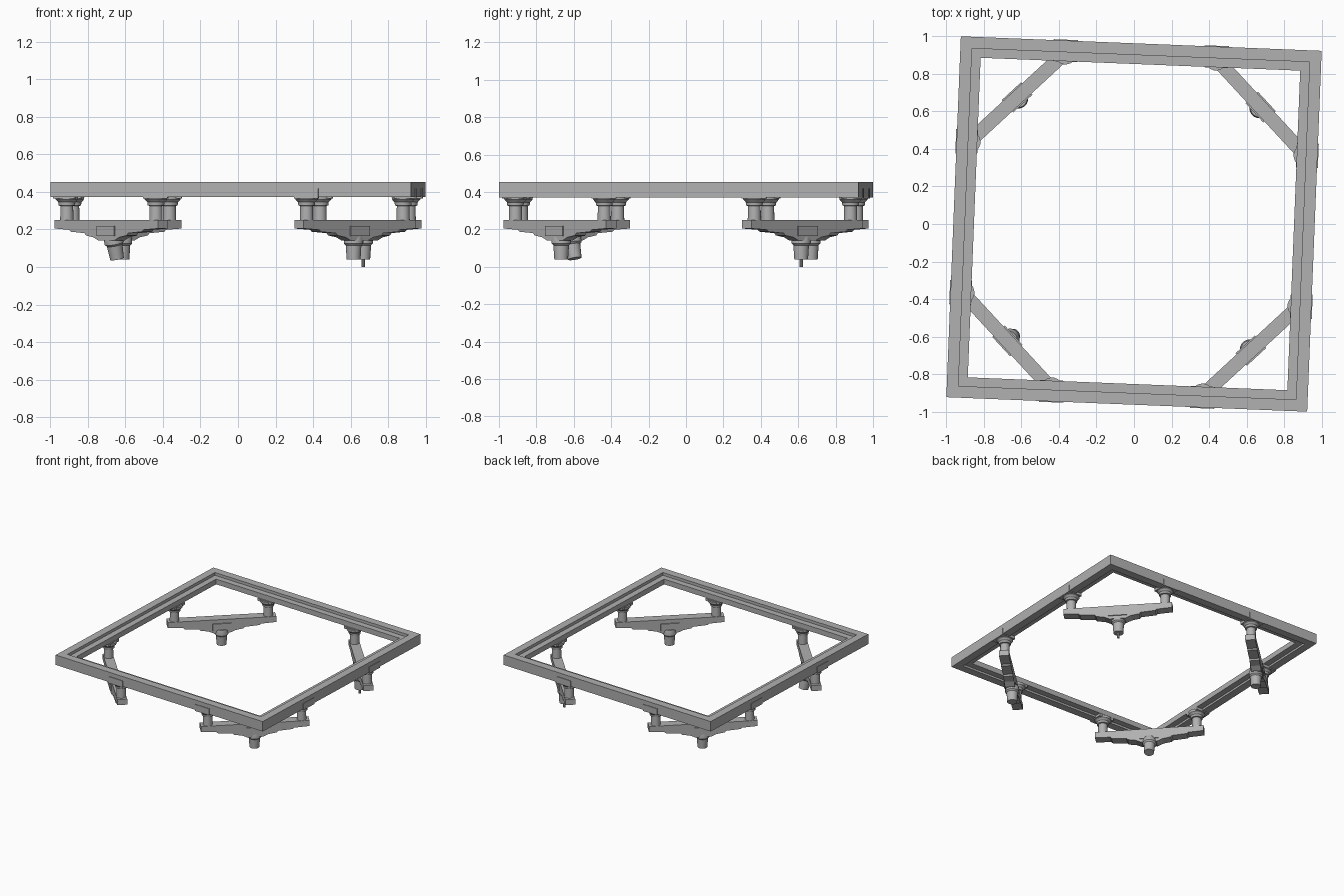
import bpy, bmesh, math
from mathutils import Matrix

if "Cube" in bpy.data.objects:
    bpy.data.objects.remove(bpy.data.objects["Cube"])

TWIST = math.radians(-2.3)   # the whole frame sits slightly turned
DIST = 0.918                 # centre to each corner bar

# Dark grey metal
metal = bpy.data.materials.new("dark_grey")
metal.diffuse_color = (0.44, 0.44, 0.44, 1)
metal.use_nodes = True
metal.node_tree.nodes["Principled BSDF"].inputs["Base Color"].default_value = metal.diffuse_color


def add_mesh(name, bm, matrix, smooth=False):
    bmesh.ops.recalc_face_normals(bm, faces=bm.faces)
    me = bpy.data.meshes.new(name)
    bm.transform(matrix)
    bm.to_mesh(me)
    bm.free()
    me.materials.append(metal)
    ob = bpy.data.objects.new(name, me)
    bpy.context.collection.objects.link(ob)
    if smooth:
        bpy.ops.object.select_all(action='DESELECT')
        ob.select_set(True)
        bpy.context.view_layer.objects.active = ob
        bpy.ops.object.shade_smooth_by_angle(angle=math.radians(35))
    return ob


def bridge(bm, rings, closed):
    n = len(rings)
    for i in range(n if closed else n - 1):
        a, b = rings[i], rings[(i + 1) % n]
        for j in range(len(a)):
            k = (j + 1) % len(a)
            bm.faces.new((a[j], a[k], b[k], b[j]))


def lathe(name, profile, matrix, sides=20):
    bm = bmesh.new()
    rings = [[bm.verts.new((r * math.cos(2 * math.pi * s / sides),
                            r * math.sin(2 * math.pi * s / sides), z))
              for s in range(sides)] for r, z in profile]
    bridge(bm, rings, False)
    bm.faces.new(rings[0])
    bm.faces.new(rings[-1])
    return add_mesh(name, bm, matrix, True)


def extrude(name, outline, depth, matrix):
    bm = bmesh.new()
    rings = [[bm.verts.new((d, y, z)) for y, z in outline]
             for d in (-depth / 2, depth / 2)]
    bridge(bm, rings, False)
    bm.faces.new(rings[0])
    bm.faces.new(rings[1])
    return add_mesh(name, bm, matrix)


def box(name, size, centre, matrix):
    bm = bmesh.new()
    bmesh.ops.create_cube(bm, size=1)
    bmesh.ops.scale(bm, vec=size, verts=bm.verts)
    bmesh.ops.translate(bm, vec=centre, verts=bm.verts)
    return add_mesh(name, bm, matrix)


base = Matrix.Rotation(TWIST, 4, 'Z')

# Square top frame with a lower inner ledge
section = [(0.962, 0.372), (0.962, 0.453), (0.90, 0.453), (0.90, 0.43),
           (0.852, 0.43), (0.852, 0.388), (0.90, 0.388), (0.90, 0.372)]
bm = bmesh.new()
rings = [[bm.verts.new((sx * h, sy * h, z)) for h, z in section]
         for sx, sy in ((1, 1), (-1, 1), (-1, -1), (1, -1))]
bridge(bm, rings, True)
add_mesh("top_frame", bm, base)

# Stepped belly outline of a corner bar: half, then mirrored
half = [(0.405, 0.25), (0.405, 0.205), (0.29, 0.198), (0.28, 0.188),
        (0.17, 0.18), (0.16, 0.168), (0.10, 0.158), (0.06, 0.14)]
bar_outline = half + [(-y, z) for y, z in reversed(half)]

for i, corner in enumerate(("back_right", "back_left", "front_left", "front_right")):
    turn = base @ Matrix.Rotation(math.radians(45 + 90 * i), 4, 'Z')
    arm = turn @ Matrix.Translation((DIST, 0, 0))   # local x points outward

    extrude(corner + "_bar", bar_outline, 0.074, arm)
    box(corner + "_boss", (0.09, 0.14, 0.055), (0, 0, 0.192), arm)

    # Foot hub below the bar; one leans inward
    lean = math.radians(14 if corner == "front_left" else 0)
    hub = arm @ Matrix.Translation((-0.01, 0, 0.17)) @ Matrix.Rotation(lean, 4, 'Y')
    lathe(corner + "_hub", [(0.046, 0.0), (0.052, -0.025), (0.052, -0.045),
                            (0.042, -0.055), (0.037, -0.13)], hub)
    if corner == "back_right":
        lathe("foot_pin", [(0.009, 0.05), (0.009, 0.0)],
              arm @ Matrix.Translation((-0.01, 0, 0)), 10)

    # Two stems carry the frame, each with a flared collar and a clamp plate
    for side in (-1, 1):
        stem = arm @ Matrix.Translation((0, 0.35 * side, 0))
        lathe(corner + "_stem", [(0.036, 0.235), (0.034, 0.325), (0.044, 0.328),
                                 (0.046, 0.345), (0.06, 0.36), (0.062, 0.38)], stem)
        clamp = stem @ Matrix.Rotation(math.radians(45 * side), 4, 'Z')
        box(corner + "_clamp", (0.03, 0.13, 0.053), (0.055, 0, 0.392), clamp)
        box(corner + "_clamp_base", (0.11, 0.13, 0.02), (0.008, 0, 0.375), clamp)
